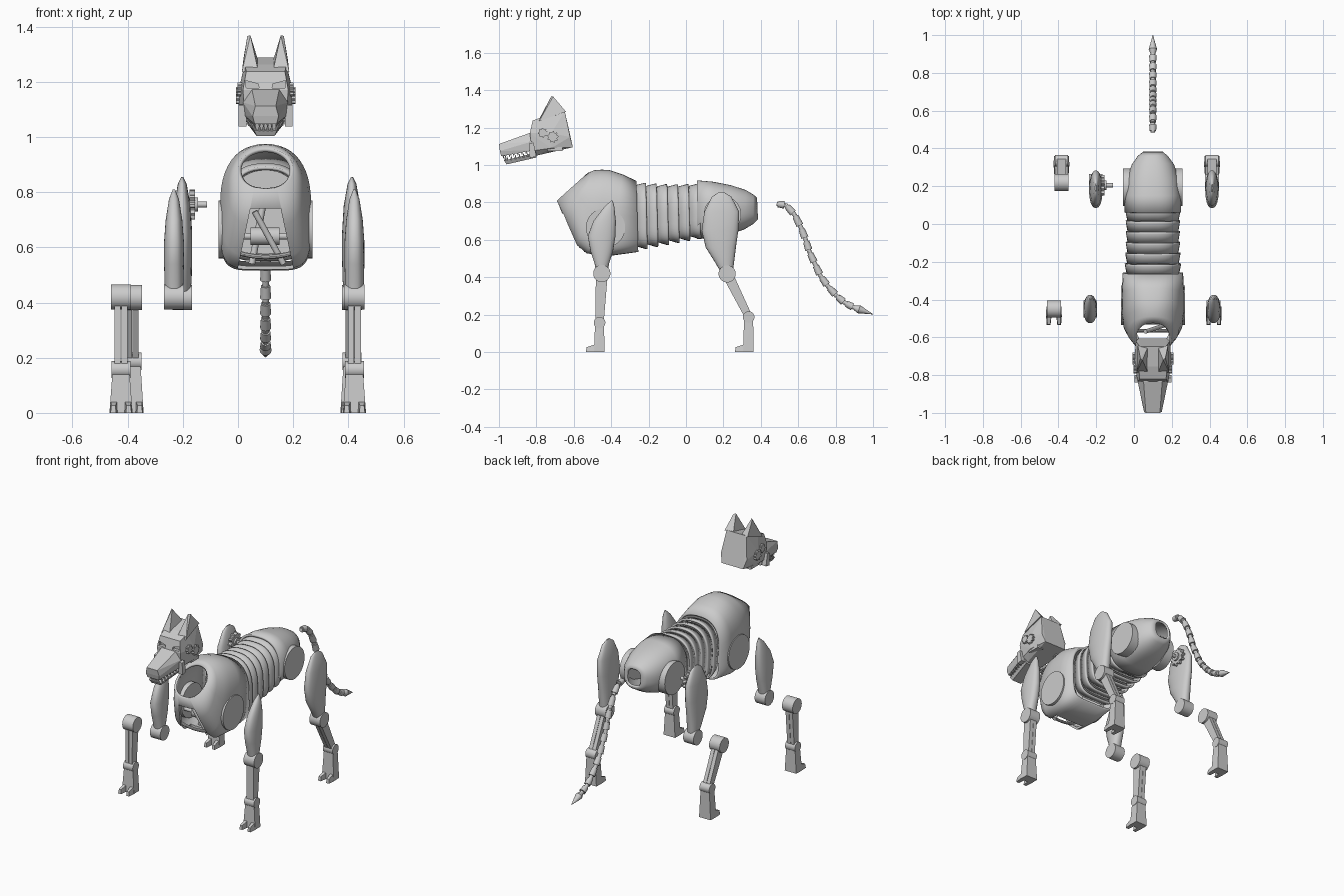
import bpy, bmesh, math
from mathutils import Vector

if "Cube" in bpy.data.objects:
    bpy.data.objects.remove(bpy.data.objects["Cube"])

CX = 0.10  # body centre line


def finish(name, bm, angle=35, normals=True):
    if normals:
        bmesh.ops.recalc_face_normals(bm, faces=bm.faces[:])
    me = bpy.data.meshes.new(name)
    bm.to_mesh(me)
    bm.free()
    for p in me.polygons:
        p.use_smooth = angle > 0
    if angle:
        me.set_sharp_from_angle(angle=math.radians(angle))
    ob = bpy.data.objects.new(name, me)
    bpy.context.collection.objects.link(ob)
    return ob


def loft(name, rings, cap=True, angle=35):
    bm = bmesh.new()
    vs = [[bm.verts.new(p) for p in r] for r in rings]
    n = len(rings[0])
    for a, b in zip(vs, vs[1:]):
        for i in range(n):
            j = (i + 1) % n
            bm.faces.new((a[i], a[j], b[j], b[i]))
    if cap:
        bm.faces.new(vs[0])
        bm.faces.new(vs[-1])
    return finish(name, bm, angle)


def hull(name, pts):
    bm = bmesh.new()
    for p in pts:
        bm.verts.new(p)
    r = bmesh.ops.convex_hull(bm, input=bm.verts[:])
    bmesh.ops.delete(bm, geom=[v for v in bm.verts if not v.link_faces], context='VERTS')
    bmesh.ops.dissolve_limit(bm, angle_limit=0.03, verts=bm.verts[:], edges=bm.edges[:])
    return finish(name, bm, 0)


def mirrored(name, x, pts):
    # points are (half width, y, z)
    return hull(name, [(x + s * w, y, z) for w, y, z in pts for s in (-1, 1)])


def box(name, x0, x1, y0, y1, z0, z1):
    return hull(name, [(x, y, z) for x in (x0, x1) for y in (y0, y1) for z in (z0, z1)])


def rod(name, p, q, r1, r2=None, n=20):
    p, q = Vector(p), Vector(q)
    r2 = r1 if r2 is None else r2
    rot = (q - p).to_track_quat('Z', 'Y')
    rings = [[c + rot @ Vector((r * math.cos(t * math.tau / n), r * math.sin(t * math.tau / n), 0))
              for t in range(n)] for c, r in ((p, r1), (q, r2))]
    return loft(name, rings)


def gear(name, x0, x1, y, z, r, teeth=8):
    rings = []
    for x in (x0, x1):
        ring = []
        for i in range(teeth * 4):
            a = i * math.tau / (teeth * 4)
            k = r if i % 4 < 2 else r * 0.78
            ring.append((x, y + k * math.cos(a), z + k * math.sin(a)))
        rings.append(ring)
    return loft(name, rings, angle=20)


def section(top, bot, w, nt=2.3, nb=3.5, n=48):
    # rounded body cross-section between a top and a bottom (y, z) point
    t, b = Vector((CX, *top)), Vector((CX, *bot))
    mid, v = (t + b) / 2, (t - b) / 2
    ring = []
    for i in range(n):
        a = i * math.tau / n
        c, s = math.cos(a), math.sin(a)
        e = 2 / (nt if c > 0 else nb)
        ring.append(mid + v * math.copysign(abs(c) ** e, c)
                    + Vector((w * math.copysign(abs(s) ** e, s), 0, 0)))
    return ring


def shell(name, secs, thick=0.014):
    ob = loft(name, [section(*s) for s in secs], cap=False, angle=40)
    m = ob.modifiers.new("thickness", 'SOLIDIFY')
    m.thickness, m.offset = thick, -1
    return ob


def cut(ob, cutter):
    m = ob.modifiers.new("cut", 'BOOLEAN')
    m.object, m.operation = cutter, 'DIFFERENCE'
    cutter.hide_render = True
    cutter.hide_set(True)


# Chest shell with neck opening and front window
chest = shell("chest", [
    ((-.525, .958), (-.69, .81), .10, 2, 2.2),
    ((-.49, .972), (-.635, .675), .135, 2.1, 3),
    ((-.45, .975), (-.585, .565), .156, 2.2, 4),
    ((-.41, .973), (-.53, .522), .165, 2.4, 5),
    ((-.34, .95), (-.40, .515), .165, 2.5, 5),
    ((-.265, .915), (-.255, .535), .16, 2.6, 5)])
cut(chest, hull("window_cutter", [(CX + s * w, y, z) for s in (-1, 1) for y in (-.8, -.47)
                                  for w, z in ((.055, .74), (.11, .48))]))
# Chest machinery
rod("chest_motor", (.045, -.50, .64), (.15, -.50, .64), .032)
rod("chest_axle", (-.02, -.50, .64), (.22, -.50, .64), .012)
rod("chest_strut", (.06, -.57, .73), (.165, -.535, .54), .011)
rod("chest_pipe", (.05, -.45, .54), (.09, -.45, .75), .012)
for i in range(6):
    a, b = [(CX - .115 + .23 * k / 6, -.565, .565 + .02 * ((k - 3) / 3) ** 2) for k in (i, i + 1)]
    rod("chest_crossbar", a, b, .009, n=10)

# Overlapping belly plates over a core
N = 6
for i in range(N):
    y0 = -.27 + i * .057
    t, t2 = i / N, (i + 1) / N
    zt, zb = .908 - .008 * math.sin(math.pi * t), .545 + .065 * t
    shell("belly_plate", [
        ((y0, zt - .016), (y0 + .005, zb + .02), .138 - .004 * math.sin(3.1 * t), 2.5, 4),
        ((y0 + .045, zt - .004), (y0 + .053, zb + .006), .148 - .006 * math.sin(3.1 * t), 2.5, 4),
        ((y0 + .055, zt - .003), (y0 + .064, zb + .005), .149 - .006 * math.sin(3.1 * t), 2.5, 4)], .012)
loft("belly_core", [section((-.26, .88), (-.26, .57), .13), section((.09, .885), (.09, .64), .125)])

# Pelvis shell with tail opening
shell("pelvis", [
    ((.06, .918), (.06, .603), .15, 2.5, 3),
    ((.15, .91), (.15, .614), .15, 2.4, 2.8),
    ((.24, .892), (.24, .63), .138, 2.3, 2.6),
    ((.32, .866), (.31, .655), .112, 2.2, 2.4),
    ((.36, .842), (.36, .685), .08, 2.3, 2.6),
    ((.38, .825), (.385, .71), .052, 2.5, 3)])

# Shoulder and hip joint discs
for s in (-1, 1):
    rod("shoulder_disc", (CX + s * .12, -.43, .665), (CX + s * .17, -.43, .665), .105, n=40)
    rod("hip_disc", (CX + s * .10, .195, .735), (CX + s * .158, .195, .735), .10, n=40)


# Legs
def thigh(name, x, prof):
    rings = []
    for z, y0, y1, w in prof:
        rings.append([(x + w * math.copysign(abs(math.sin(a)) ** .8, math.sin(a)),
                       (y0 + y1) / 2 + (y1 - y0) / 2 * math.cos(a), z)
                      for a in (i * math.tau / 24 for i in range(24))])
    loft(name, rings)


def lower_leg(name, x, knee, ankle, width=.037):
    (ky, kz), (ay, az) = knee, ankle
    rod(name + "_knee", (x - width, ky, kz), (x + width, ky, kz), .046, n=28)
    for s in (-1, 1):
        c = x + s * .0125
        hull(name + "_shin", [(c + dx, y + dy, z) for dx in (-.0115, .0115)
                              for y, z, d in ((ky, kz, .032), (ay, az, .022)) for dy in (-d, d)])
    rod(name + "_ankle", (x - .034, ay, az), (x + .034, ay, az), .031, n=24)
    mirrored(name + "_foot", x, [(.03, ay - .024, az), (.03, ay + .024, az),
                                 (.033, ay - .022, .05), (.042, ay - .03, 0),
                                 (.034, ay + .024, .04), (.04, ay + .026, 0)])
    for s in (-1, 1):
        hull(name + "_toe", [(x + s * w, y, z) for w, y, z in (
            (.012, ay - .02, 0), (.042, ay - .02, 0), (.014, ay - .02, .042), (.036, ay - .02, .042),
            (.018, ay - .073, 0), (.038, ay - .073, 0), (.02, ay - .07, .026), (.035, ay - .07, .026))])


front_thigh = [(.81, -.40, -.392, .004), (.775, -.438, -.383, .018), (.70, -.495, -.375, .03),
               (.62, -.525, -.377, .036), (.54, -.511, -.39, .036), (.47, -.488, -.412, .034),
               (.42, -.48, -.42, .028)]
rear_thigh = [(.854, .175, .205, .004), (.83, .138, .243, .016), (.75, .098, .284, .03),
              (.65, .084, .28, .036), (.56, .105, .267, .036), (.48, .155, .257, .034),
              (.42, .19, .25, .028)]
for label, prof, knee, ankle, x_thigh, x_low, x_right in (
        ("front", front_thigh, (-.45, .42), (-.462, .157), -.232, -.424, .422),
        ("rear", rear_thigh, (.22, .418), (.335, .187), -.202, -.384, .413)):
    thigh(label + "_thigh_left", x_thigh, prof)
    rod(label + "_thigh_knee", (x_thigh - .036, *knee), (x_thigh + .036, *knee), .046, n=28)
    thigh(label + "_thigh_right", x_right, prof)
    lower_leg(label + "_leg_left", x_low, knee, ankle)
    lower_leg(label + "_leg_right", x_right, knee, ankle)

# Drive gear on the detached rear thigh
gear("hip_gear", -.176, -.155, .205, .755, .055, 10)
rod("hip_hub", (-.19, .205, .755), (-.145, .205, .755), .026)
rod("hip_shaft", (-.16, .205, .755), (-.112, .205, .755), .011)

# Tail: beads along a path, with a pointed tip
path = [Vector((CX, y, z)) for y, z in (
    (.485, .792), (.535, .785), (.58, .735), (.615, .665), (.64, .60), (.66, .535), (.69, .47),
    (.72, .405), (.76, .35), (.805, .30), (.85, .262), (.90, .237))]
for i, (a, b) in enumerate(zip(path, path[1:])):
    rod("tail_core", a, b, .012, n=12)
    rod("tail_bead", a.lerp(b, .15), a.lerp(b, .82), .017, .02, 16)
tip, end = path[-1], Vector((CX, 1.0, .202))
rod("tail_tip_base", tip, tip.lerp(end, .25), .012, .022, 12)
rod("tail_tip", tip.lerp(end, .25), end, .022, .001, 12)

# Head: faceted skull, muzzle, jaw and ears
skull = mirrored("skull", CX, [
    (.07, -.82, 1.237), (.082, -.835, 1.17), (.075, -.825, 1.075), (.05, -.80, 1.05),
    (.075, -.755, 1.262), (.07, -.648, 1.287), (.098, -.72, 1.17), (.09, -.62, 1.15),
    (.075, -.605, 1.095), (.095, -.72, 1.09)])
for s in (-1, 1):
    cut(skull, hull("eye_cutter", [(CX + s * w, y, z) for y in (-.87, -.812) for w, z in (
        (.024, 1.178), (.07, 1.178), (.072, 1.204), (.026, 1.192))]))
    hull("ear", [(CX + s * w, y, z) for w, y, z in (
        (.028, -.785, 1.245), (.086, -.785, 1.235), (.055, -.72, 1.368), (.066, -.71, 1.366),
        (.028, -.655, 1.28), (.08, -.642, 1.285))])
    gear("cheek_gear_small", CX + s * .075, CX + s * .102, -.765, 1.172, .026)
    gear("cheek_gear_large", CX + s * .075, CX + s * .108, -.712, 1.15, .031, 9)
    hull("jaw_hinge", [(CX + s * w, y, z) for w in (.07, .098) for y, z in (
        (-.84, 1.115), (-.815, 1.12), (-.835, 1.038), (-.80, 1.045))])
    box("under_jaw_block", CX + s * .05, CX + s * .09, -.74, -.66, 1.075, 1.095)
mirrored("muzzle", CX, [(.05, -.825, 1.175), (.082, -.825, 1.125), (.078, -.815, 1.078),
                        (.037, -1.0, 1.112), (.047, -.995, 1.075), (.04, -.988, 1.047)])
mirrored("jaw", CX, [(.042, -.972, 1.024), (.032, -.96, 1.003), (.075, -.80, 1.066), (.06, -.80, 1.04)])

# Teeth along both sides and across the front
spots = [(s * (.042 + .032 * k / 6), -.965 + .022 * k) for s in (-1, 1) for k in range(6)]
spots += [(-.024 + .016 * k, -.976) for k in range(4)]
for x, y in spots:
    z = 1.05 + (y + .985) * .19
    x *= .92
    rod("upper_tooth", (CX + x, y, z + .006), (CX + x, y, z - .016), .007, .001, 8)
    rod("lower_tooth", (CX + x, y + .009, z - .03), (CX + x, y + .009, z - .008), .006, .001, 8)
